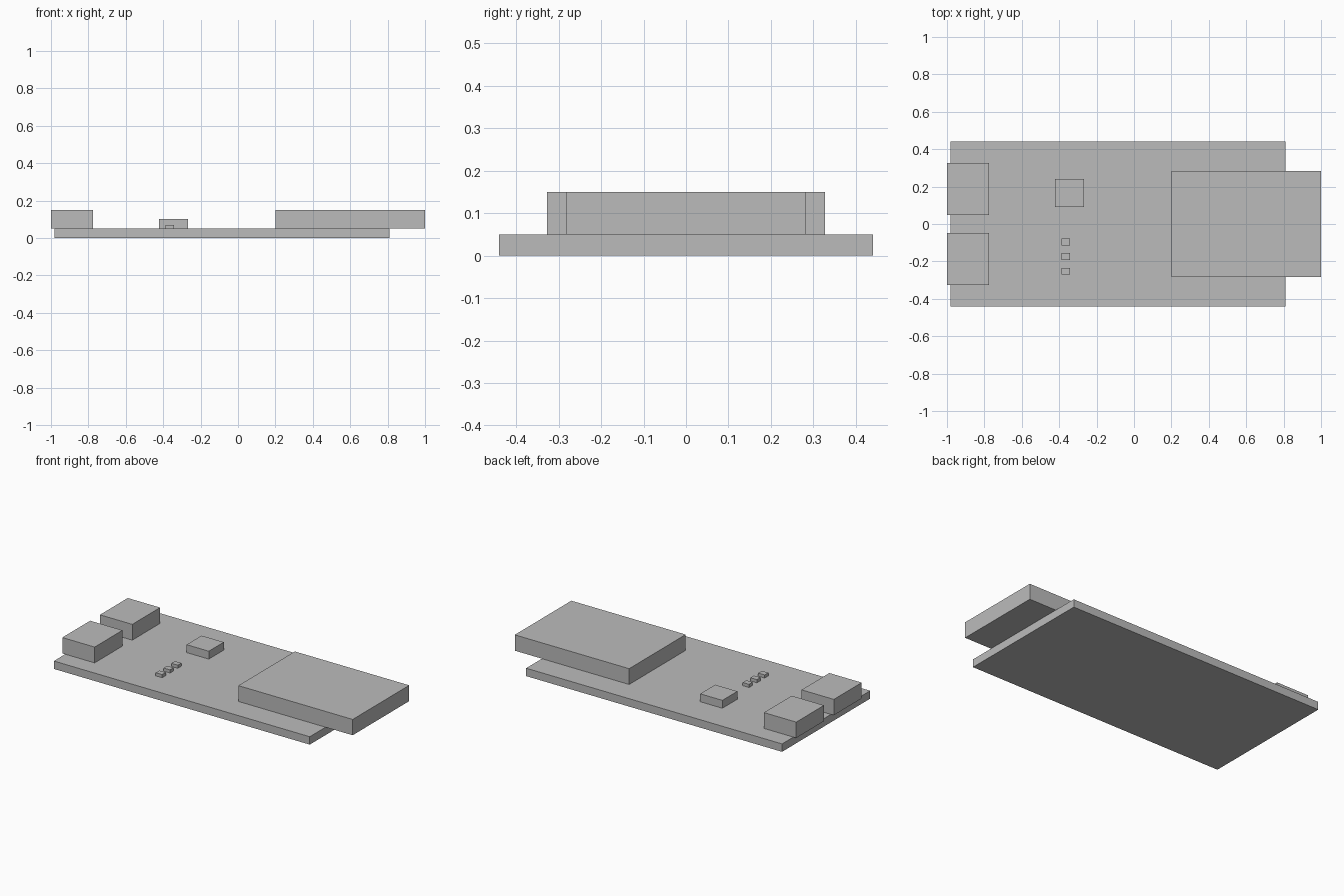
import bpy

cube = bpy.data.objects.get("Cube")
if cube:
    bpy.data.objects.remove(cube, do_unlink=True)

grey = bpy.data.materials.new("plain grey")
grey.use_nodes = True
colour = (0.5, 0.5, 0.5, 1)
grey.diffuse_color = colour
grey.node_tree.nodes["Principled BSDF"].inputs["Base Color"].default_value = colour

BOARD_TOP = 0.05


def box(name, centre, size, base=BOARD_TOP):
    """Flat-faced block standing on the given base height."""
    x, y = centre
    bpy.ops.mesh.primitive_cube_add(size=1, location=(x, y, base + size[2] / 2))
    obj = bpy.context.object
    obj.name = name
    obj.scale = size
    bpy.ops.object.transform_apply(location=False, rotation=False, scale=True)
    obj.data.materials.append(grey)
    return obj


# Circuit board
box("board", (-0.085, 0), (1.79, 0.88, BOARD_TOP), base=0)

# Large connector overhanging one end
box("large_connector", (0.6, 0), (0.8, 0.565, 0.1))

# Pair of ports overhanging the other end
for side, y in (("front", -0.188), ("back", 0.188)):
    box(side + "_port", (-0.887, y), (0.226, 0.278, 0.1))

# Chip
box("chip", (-0.345, 0.165), (0.155, 0.15, 0.05))

# Row of indicator lights
for i in range(3):
    box(f"indicator_{i + 1}", (-0.364, -0.096 - 0.078 * i), (0.045, 0.036, 0.02))
